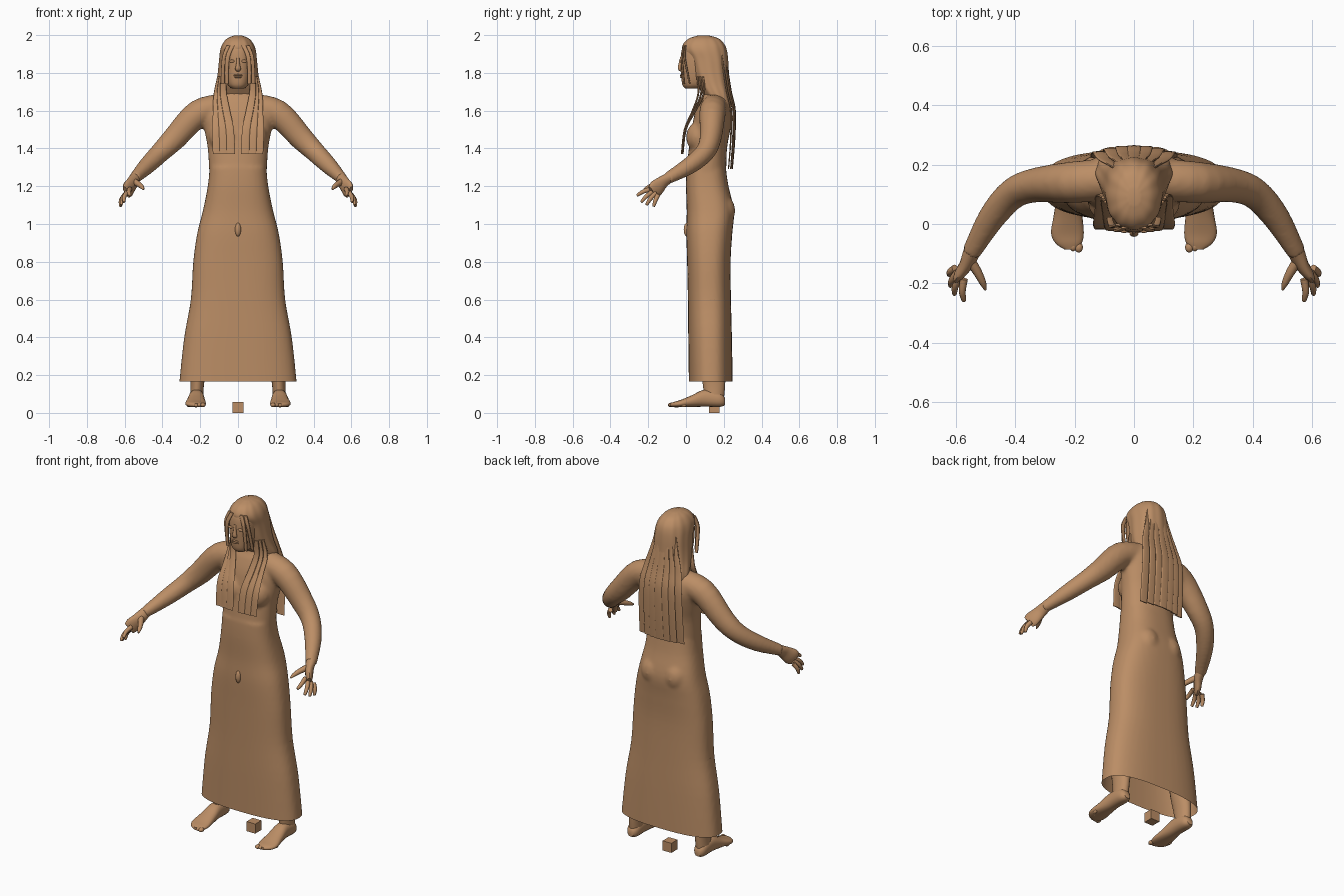
import bpy, bmesh, math
from mathutils import Vector

cube = bpy.data.objects.get("Cube")
if cube:
    bpy.data.objects.remove(cube)

TAN = (0.50, 0.27, 0.132, 1)
clay = bpy.data.materials.new("tan clay")
clay.use_nodes = True
clay.diffuse_color = TAN
bsdf = next(n for n in clay.node_tree.nodes if n.type == "BSDF_PRINCIPLED")
bsdf.inputs["Base Color"].default_value = TAN
bsdf.inputs["Roughness"].default_value = 0.8


def finish(name, bm, smooth=True):
    bmesh.ops.recalc_face_normals(bm, faces=bm.faces)
    mesh = bpy.data.meshes.new(name)
    bm.to_mesh(mesh)
    bm.free()
    mesh.materials.append(clay)
    for p in mesh.polygons:
        p.use_smooth = smooth
    obj = bpy.data.objects.new(name, mesh)
    bpy.context.scene.collection.objects.link(obj)
    if smooth:
        mesh.set_sharp_from_angle(angle=math.radians(45))
    return obj


def spline(rows, steps):
    """Catmull-Rom resampling of rows of equal length."""
    rows = [Vector(r) for r in rows]
    out = []
    for i in range(len(rows) - 1):
        a, b, c, d = (rows[max(0, min(len(rows) - 1, i + k))] for k in (-1, 0, 1, 2))
        for s in range(steps):
            t = s / steps
            out.append(b + (c - a) * (t / 2) + (a * 2 - b * 5 + c * 4 - d) * (t * t / 2)
                       + (b * 3 - a - c * 3 + d) * (t ** 3 / 2))
    return out + [rows[-1]]


def loft(bm, rows, side=(1, 0, 0), axis=None, seg=16, power=2, steps=4, ripple=0):
    """Capped skin over rings given as x, y, z, half width, half depth."""
    rows = spline(rows, steps)
    pts = [Vector(r[:3]) for r in rows]
    rings = []
    for i, r in enumerate(rows):
        t = Vector(axis) if axis else pts[min(i + 1, len(pts) - 1)] - pts[max(i - 1, 0)]
        t.normalize()
        u = Vector(side)
        u = (u - t * u.dot(t)).normalized()
        v = t.cross(u)
        ring = []
        for k in range(seg):
            a = math.tau * k / seg
            c, s = math.cos(a), math.sin(a)
            grow = 1 + ripple * math.cos(12 * a)
            c = math.copysign(abs(c) ** (2 / power), c) * r[3] * grow
            s = math.copysign(abs(s) ** (2 / power), s) * r[4] * grow
            ring.append(bm.verts.new(pts[i] + u * c + v * s))
        rings.append(ring)
    for a, b in zip(rings, rings[1:]):
        for k in range(seg):
            bm.faces.new((a[k], a[(k + 1) % seg], b[(k + 1) % seg], b[k]))
    bm.faces.new(rings[0][::-1])
    bm.faces.new(rings[-1])


def ball(bm, loc, size):
    got = bmesh.ops.create_uvsphere(bm, u_segments=20, v_segments=12, radius=1)
    for v in got["verts"]:
        v.co = Vector(loc) + Vector(a * b for a, b in zip(v.co, size))


def upright(profile):
    """Rows of z, half width, front y, back y to ring rows."""
    return [(0, (f + b) / 2, z, w, (b - f) / 2) for z, w, f, b in profile]


# Robe with torso, arms and neck fused into one skin
bm = bmesh.new()
loft(bm, upright([(0.10, .315, .015, .247), (0.17, .31, .015, .247), (0.4, .285, .012, .243),
                  (0.6, .25, .01, .238), (0.8, .237, .006, .236), (0.95, .216, .002, .245),
                  (1.07, .186, .004, .254), (1.2, .16, .0, .225), (1.3, .15, .002, .21)]),
     axis=(0, 0, 1), seg=48, power=2.6)
loft(bm, upright([(1.27, .152, .002, .213), (1.4, .16, .015, .217), (1.5, .178, .03, .235),
                  (1.58, .19, .045, .245), (1.65, .16, .07, .235), (1.69, .10, .09, .215),
                  (1.72, .06, .08, .19), (1.8, .05, .07, .17)]),
     axis=(0, 0, 1), seg=48, power=2.3)
for s in (-1, 1):
    ball(bm, (s * .075, .075, 1.46), (.08, .075, .085))
    ball(bm, (s * .075, .185, 1.07), (.075, .076, .09))
    loft(bm, [(s * .08, .15, 1.62, .07, .07), (s * .21, .14, 1.585, .073, .07),
              (s * .335, .13, 1.455, .064, .058), (s * .41, .10, 1.38, .054, .052),
              (s * .48, .02, 1.31, .046, .046), (s * .55, -.10, 1.24, .03, .033)],
         side=(s, 0, 1), seg=20)
robe = finish("robe_and_arms", bm)
remesh = robe.modifiers.new("fuse", "REMESH")
remesh.mode = "VOXEL"
remesh.voxel_size = 0.010
soften = robe.modifiers.new("soften", "SMOOTH")
soften.factor = 0.5
soften.iterations = 6
graph = bpy.context.evaluated_depsgraph_get()
bm = bmesh.new()
bm.from_object(robe, graph)
bpy.data.objects.remove(robe)
# Open the hem
bmesh.ops.bisect_plane(bm, geom=bm.verts[:] + bm.edges[:] + bm.faces[:],
                       plane_co=(0, 0, .165), plane_no=(0, 0, 1), clear_inner=True)
finish("robe_and_arms", bm)

# Hands: palm, four fingers and thumb
TIPS = [(.572, -.26, 1.15), (.605, -.238, 1.115), (.618, -.21, 1.10), (.622, -.172, 1.092)]
for s, label in ((1, "left"), (-1, "right")):
    bm = bmesh.new()
    loft(bm, [(s * .545, -.09, 1.245, .03, .028), (s * .558, -.125, 1.22, .036, .024),
              (s * .58, -.16, 1.187, .046, .02), (s * .592, -.18, 1.17, .038, .013)],
         side=(s * .5, -.75, -.1))
    for i, tip in enumerate(TIPS):
        base = Vector((.572 + .010 * i, -.185 + .012 * i, 1.185 - .011 * i))
        tip = Vector(tip)
        mid = base.lerp(tip, .55) + Vector((.006, 0, .006))
        loft(bm, [(s * p.x, p.y, p.z, r, r) for p, r in
                  ((base, .013), (mid, .0115), (tip.lerp(mid, .12), .008), (tip, .003))], seg=10)
    loft(bm, [(s * .55, -.125, 1.225, .018, .018), (s * .525, -.165, 1.21, .015, .015),
              (s * .508, -.2, 1.195, .011, .011), (s * .5, -.222, 1.183, .004, .004)], seg=10)
    finish(label + "_hand", bm)

    # Leg and foot
    bm = bmesh.new()
    loft(bm, [(s * .19, .13, .6, .06, .07), (s * .205, .14, .3, .052, .066),
              (s * .215, .148, .16, .036, .06), (s * .22, .15, .07, .035, .05)], seg=20)
    loft(bm, [(s * .22, .207, .06, .018, .018), (s * .22, .18, .07, .036, .038),
              (s * .22, .1, .078, .04, .045), (s * .222, .03, .062, .048, .031),
              (s * .224, -.03, .049, .055, .019), (s * .22, -.065, .044, .044, .014),
              (s * .215, -.085, .042, .02, .008)], axis=(0, -1, 0), seg=20, power=2.3)
    for i in range(5):
        ball(bm, (s * (.186 + .019 * i), -.078 + .004 * i * i, .042),
             (.014 - .001 * i, .018, .012))
    finish(label + "_leg", bm)

# Head with nose, eyes and lips
bm = bmesh.new()
loft(bm, upright([(1.718, .034, -.005, .09), (1.74, .056, -.02, .13), (1.8, .072, -.026, .17),
                  (1.88, .078, -.028, .19), (1.94, .072, -.015, .18), (1.98, .04, .03, .14)]),
     axis=(0, 0, 1), seg=32, power=2.3)
loft(bm, [(0, -.024, 1.885, .007, .006), (0, -.03, 1.85, .009, .009),
          (0, -.033, 1.822, .015, .01), (0, -.024, 1.812, .01, .006)], seg=12)
for s in (-1, 1):
    ball(bm, (s * .033, -.024, 1.862), (.015, .006, .008))
for z in (1.778, 1.788):
    ball(bm, (0, -.026, z), (.023, .006, .005))
finish("head", bm)

# Hair shell, grooved into locks
bm = bmesh.new()
loft(bm, upright([(1.62, .128, .13, .252), (1.68, .128, .095, .243), (1.74, .115, .055, .232),
                  (1.8, .106, .03, .226), (1.87, .099, .01, .222), (1.92, .093, -.018, .215),
                  (1.955, .08, -.012, .2), (1.983, .056, .018, .17), (1.998, .02, .065, .12)]),
     axis=(0, 0, 1), seg=96, power=2.2, ripple=.012)
finish("hair_cap", bm)

# Long locks down the back
for i in range(7):
    k = (i - 3) / 3
    drop = .02 * k * k
    bm = bmesh.new()
    loft(bm, [(k * .05, .205 - drop, 1.92, .014, .004), (k * .075, .222 - drop, 1.8, .018, .005),
              (k * .10, .238 - drop, 1.7, .022, .005), (k * .115, .259 - drop, 1.6, .024, .005),
              (k * .12, .257 - drop, 1.45, .025, .004), (k * .122, .245 - drop, 1.29, .025, .003)],
         axis=(0, 0, 1), seg=12, power=3)
    finish("back_hair_lock_%d" % (i + 1), bm)

# Locks over the chest and framing the face
for s, label in ((1, "left"), (-1, "right")):
    for i in range(3):
        x = .037 + .037 * i
        bm = bmesh.new()
        loft(bm, [(s * (.078 + .009 * i), .06 + .015 * i, 1.78, .014, .005),
                  (s * (.077 + .017 * i), .065 + .015 * i, 1.69, .018, .005),
                  (s * (.062 + .025 * i), .035 + .008 * i, 1.6, .02, .005),
                  (s * (x + .006), -.008 + .004 * i, 1.5, .021, .004),
                  (s * x, -.024 + .004 * i, 1.37, .022, .003)],
             axis=(0, 0, 1), seg=12, power=3)
        finish("%s_chest_lock_%d" % (label, i + 1), bm)
    for i in range(2):
        bm = bmesh.new()
        loft(bm, [(s * (.03 + .02 * i), -.012 + .01 * i, 1.945, .012, .004),
                  (s * (.053 + .018 * i), -.022 + .014 * i, 1.89, .012, .005),
                  (s * (.06 + .019 * i), -.018 + .022 * i, 1.82, .011, .005),
                  (s * (.06 + .022 * i), -.01 + .03 * i, 1.74, .01, .004)],
             axis=(0, 0, 1), seg=12, power=3)
        finish("%s_face_lock_%d" % (label, i + 1), bm)

# Front ornament
bm = bmesh.new()
ball(bm, (0, .004, .97), (.016, .016, .036))
finish("front_ornament", bm)

# Small block between the feet
bm = bmesh.new()
bmesh.ops.create_cube(bm, size=.057)
bmesh.ops.translate(bm, verts=bm.verts, vec=(0, .15, .0285))
finish("ground_block", bm, smooth=False)
